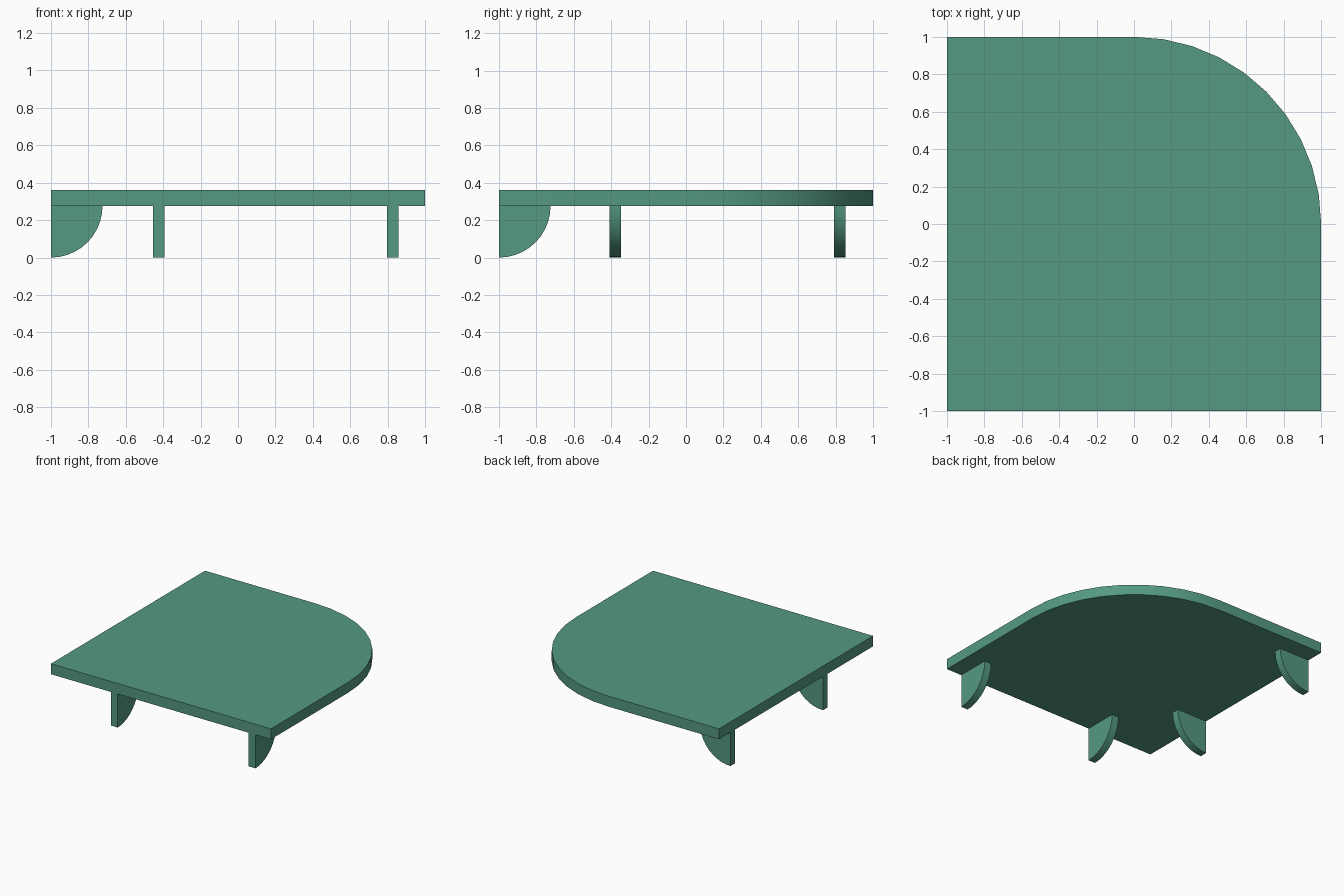
import bpy, math
from mathutils import Vector

if "Cube" in bpy.data.objects:
    bpy.data.objects.remove(bpy.data.objects["Cube"])

Z0, Z1 = 0.276, 0.362   # underside and top of the shelf
SEG = 10                # facets per quarter arc

mat = bpy.data.materials.new("green_paint")
mat.diffuse_color = (0.09, 0.32, 0.22, 1)
mat.use_nodes = True
mat.node_tree.nodes["Principled BSDF"].inputs["Base Color"].default_value = mat.diffuse_color


def quarter_arc(radius):
    return [(radius * math.cos(i * math.pi / 2 / SEG),
             radius * math.sin(i * math.pi / 2 / SEG)) for i in range(SEG + 1)]


def extrude(name, outline, offset):
    """Solid prism from a planar outline of 3D points."""
    off, n = Vector(offset), len(outline)
    pts = [Vector(p) for p in outline]
    normal = sum((pts[i].cross(pts[(i + 1) % n]) for i in range(n)), Vector())
    if normal.dot(off) < 0:
        pts.reverse()
    verts = pts + [p + off for p in pts]
    faces = [list(range(n))[::-1], list(range(n, 2 * n))]
    faces += [[i, (i + 1) % n, n + (i + 1) % n, n + i] for i in range(n)]
    mesh = bpy.data.meshes.new(name)
    mesh.from_pydata(verts, [], faces)
    mesh.materials.append(mat)
    obj = bpy.data.objects.new(name, mesh)
    bpy.context.collection.objects.link(obj)
    bpy.ops.object.select_all(action='DESELECT')
    obj.select_set(True)
    bpy.context.view_layer.objects.active = obj
    bpy.ops.object.shade_smooth_by_angle(angle=math.radians(30))
    return obj


# Corner shelf board: two straight wall sides and one big rounded corner
board = [(-1, -1), (1, -1)] + quarter_arc(1) + [(-1, 1)]
extrude("shelf_board", [(x, y, Z0) for x, y in board], (0, 0, Z1 - Z0))

# Quarter-round brackets under the board, two along each wall side
profile = [(0, 0)] + quarter_arc(Z0)
for i, y in enumerate((-0.41, 0.79)):
    extrude(f"left_bracket_{i + 1}",
            [(-1 + a, y, Z0 - b) for a, b in profile], (0, 0.062, 0))
for i, x in enumerate((-0.455, 0.797)):
    extrude(f"front_bracket_{i + 1}",
            [(x, -1 + a, Z0 - b) for a, b in profile], (0.062, 0, 0))
